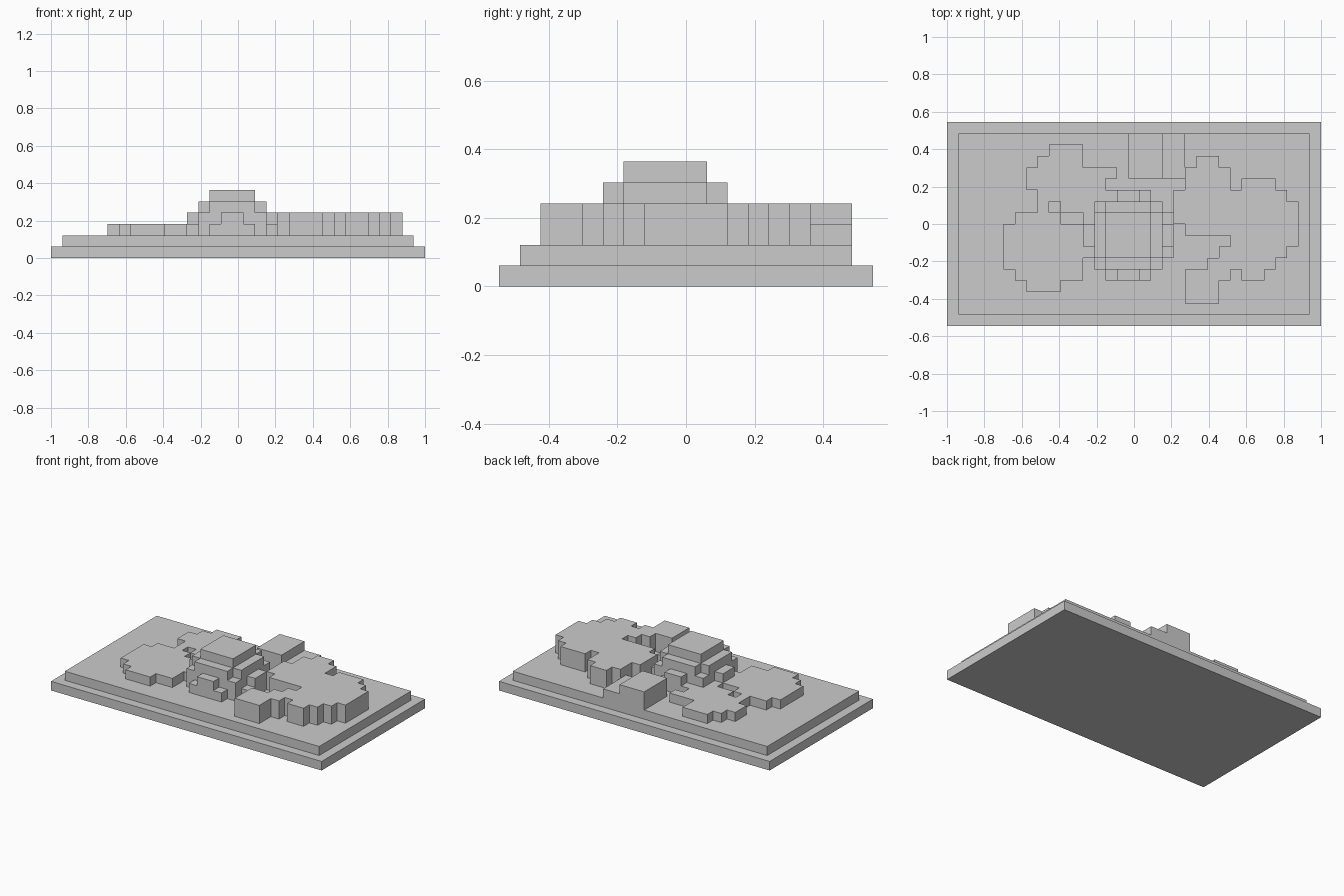
import bpy, bmesh, math
from mathutils import Vector

if "Cube" in bpy.data.objects:
    bpy.data.objects.remove(bpy.data.objects["Cube"])

S = 2 / 33            # one block
NX, NY = 33, 18       # base size in blocks


def rows(spec, *levels):
    """spec: {row: [(start, end), ...]} -> set of block cells on the levels"""
    return {(i, j, k) for j, spans in spec.items() for a, b in spans
            for i in range(a, b) for k in levels}


def slab(inset, k):
    return {(i, j, k) for i in range(inset, NX - inset)
            for j in range(inset, NY - inset)}


def disc(radius, k):
    return {(i, j, k) for i in range(10, 22) for j in range(2, 14)
            if math.hypot(i + .5 - 16, j + .5 - 8) < radius}


parts = {}
# Stepped plinth
parts["base_slab"] = slab(0, 0)
parts["upper_slab"] = slab(1, 1)

# Stepped central mound
mound = disc(4.0, 2) | disc(3.6, 3) | disc(3.0, 4) | disc(2.2, 5)
parts["central_mound"] = mound

# Low plateau on the left, with a narrow channel
parts["left_plateau"] = rows({
    15: [(9, 12)], 14: [(8, 12)], 13: [(7, 15)], 12: [(7, 14)],
    11: [(8, 14)], 10: [(8, 9), (10, 13)], 9: [(6, 10)],
    8: [(5, 13)], 7: [(5, 13)], 6: [(5, 13)], 5: [(5, 12)],
    4: [(6, 12)], 3: [(7, 10)]}, 2) - mound

# Higher plateau on the right, with a bay facing the mound
parts["right_plateau"] = rows({
    14: [(22, 24)], 13: [(21, 25)], 12: [(21, 25), (26, 29)],
    11: [(20, 30)], 10: [(20, 31)], 9: [(20, 31)], 8: [(21, 31)],
    7: [(25, 31)], 6: [(24, 30)], 5: [(23, 29)],
    4: [(21, 25), (26, 28)], 3: [(21, 24)], 2: [(21, 24)]}, 2, 3) - mound

# Block at the back edge with a lower step
parts["back_block"] = rows({j: [(16, 19)] for j in range(13, 17)}, 2, 3)
parts["back_step"] = rows({j: [(19, 21)] for j in range(13, 17)}, 2)

solid = set().union(*parts.values())


def build(name, cells):
    """Make the outer skin of a part, leaving out faces buried in neighbours"""
    bm = bmesh.new()
    cache = {}

    def vert(p):
        key = tuple(round(c) for c in p)
        if key not in cache:
            cache[key] = bm.verts.new(((key[0] - NX / 2) * S,
                                       (key[1] - NY / 2) * S, key[2] * S))
        return cache[key]

    for c in sorted(cells):
        mid = Vector(c) + Vector((.5, .5, .5))
        for axis in range(3):
            for sign in (-1, 1):
                n = Vector((0, 0, 0))
                n[axis] = sign
                if tuple(int(a + b) for a, b in zip(c, n)) in solid:
                    continue
                u = Vector((0, 0, 0))
                u[(axis + 1) % 3] = 1
                v = n.cross(u)
                bm.faces.new([vert(mid + (n + a * u + b * v) / 2)
                              for a, b in ((-1, -1), (1, -1), (1, 1), (-1, 1))])
    bmesh.ops.dissolve_limit(bm, angle_limit=math.radians(1),
                             verts=bm.verts[:], edges=bm.edges[:])
    me = bpy.data.meshes.new(name)
    bm.to_mesh(me)
    bm.free()
    bpy.context.collection.objects.link(bpy.data.objects.new(name, me))


for name, cells in parts.items():
    build(name, cells)
